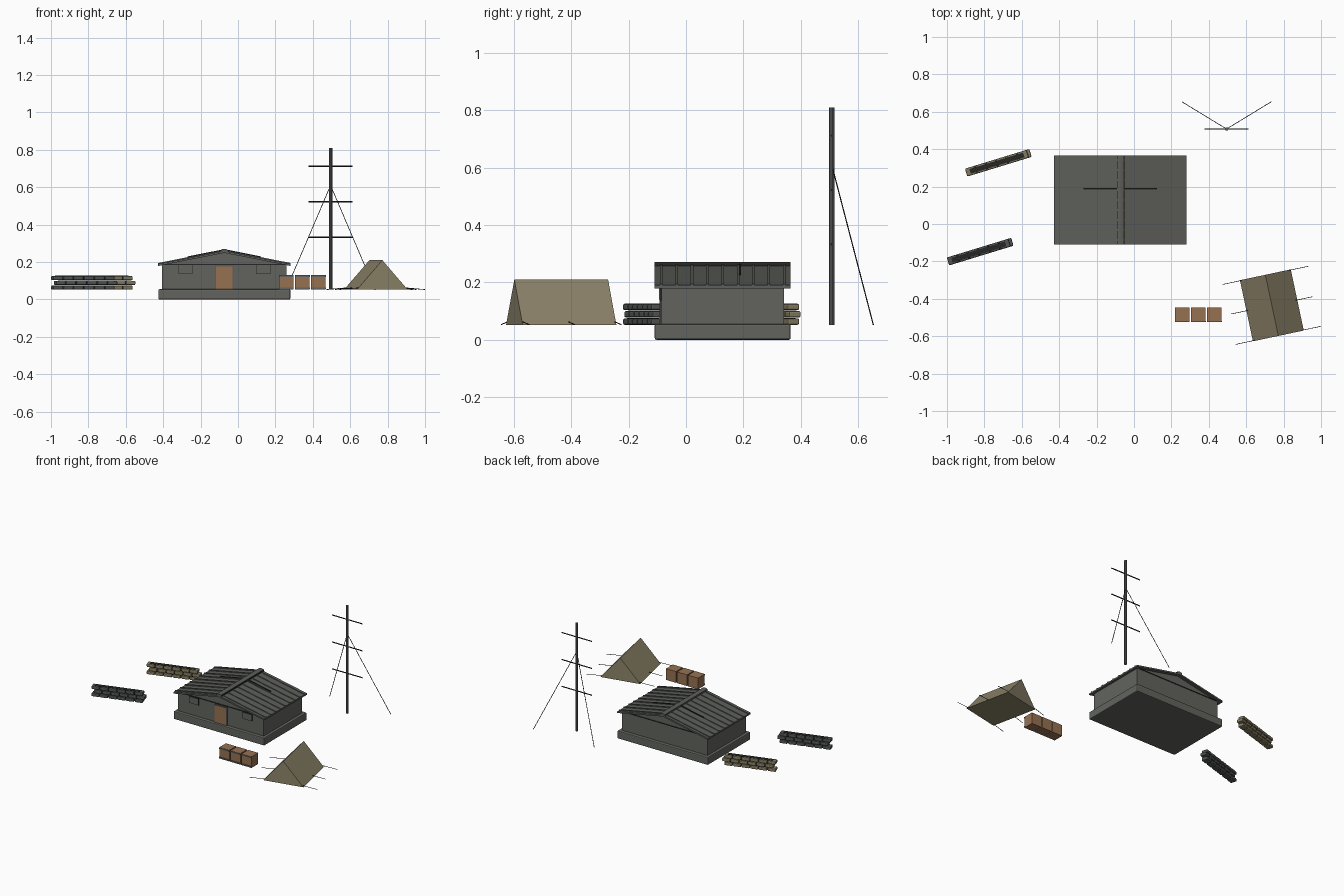
import bpy, bmesh, math
from mathutils import Matrix, Vector

if "Cube" in bpy.data.objects:
    bpy.data.objects.remove(bpy.data.objects["Cube"])


def material(name, rgb):
    lin = [((c / 255 + 0.055) / 1.055) ** 2.4 for c in rgb] + [1]
    m = bpy.data.materials.new(name)
    m.use_nodes = True
    m.diffuse_color = lin
    bsdf = m.node_tree.nodes["Principled BSDF"]
    bsdf.inputs["Base Color"].default_value = lin
    bsdf.inputs["Roughness"].default_value = 0.9
    return m


WALL = material("grey wall", (98, 100, 94))
ROOF = material("dark grey roof", (92, 94, 89))
WOOD = material("brown wood", (150, 113, 82))
CANVAS = material("tan canvas", (140, 131, 105))
SAND = material("tan sacking", (132, 123, 96))
SACK = material("dark grey sacking", (82, 84, 84))
STEEL = material("grey steel", (98, 101, 100))
BLACK = material("near black", (38, 38, 37))


def finish(name, bm, mat, place=Matrix(), bevel=0, segments=1):
    bmesh.ops.recalc_face_normals(bm, faces=bm.faces)
    mesh = bpy.data.meshes.new(name)
    bm.to_mesh(mesh)
    bm.free()
    mesh.materials.append(mat)
    ob = bpy.data.objects.new(name, mesh)
    ob.matrix_world = place
    bpy.context.collection.objects.link(ob)
    if bevel:
        mod = ob.modifiers.new("Bevel", 'BEVEL')
        mod.width, mod.segments = bevel, segments
    return ob


def box(name, lo, hi, mat, place=Matrix(), bevel=0, segments=1):
    lo, hi = Vector(lo), Vector(hi)
    bm = bmesh.new()
    bmesh.ops.create_cube(bm, size=1)
    for v in bm.verts:
        v.co = (lo + hi) / 2 + v.co * (hi - lo)
    return finish(name, bm, mat, place, bevel, segments)


def prism(name, profile, y0, y1, mat, place=Matrix()):
    """Extrude an x-z outline along y."""
    bm = bmesh.new()
    face = bm.faces.new([bm.verts.new((x, y0, z)) for x, z in profile])
    new = bmesh.ops.extrude_face_region(bm, geom=[face])["geom"]
    bmesh.ops.translate(bm, vec=(0, y1 - y0, 0),
                        verts=[g for g in new if isinstance(g, bmesh.types.BMVert)])
    return finish(name, bm, mat, place)


def rod(name, a, b, radius, mat, sides=6):
    a, b = Vector(a), Vector(b)
    bm = bmesh.new()
    bmesh.ops.create_cone(bm, cap_ends=True, segments=sides, radius1=radius,
                          radius2=radius, depth=(b - a).length)
    turn = (b - a).to_track_quat('Z', 'Y').to_matrix().to_4x4()
    return finish(name, bm, mat, Matrix.Translation((a + b) / 2) @ turn)


def placed(x, y, degrees):
    return Matrix.Translation((x, y, 0)) @ Matrix.Rotation(math.radians(degrees), 4, 'Z')


GROUND = 0.052

# Hut: foundation, gabled walls, trim, door and shutters
hut = placed(-0.073, 0.128, 0)
box("foundation", (-0.353, -0.237, 0), (0.353, 0.237, 0.055), WALL, hut, 0.006, 2)
prism("walls", [(-0.333, 0.05), (0.333, 0.05), (0.333, 0.185), (0, 0.25), (-0.333, 0.185)],
      -0.213, 0.213, WALL, hut)
for side in (-1, 1):
    box("gable_trim", (-0.335, side * 0.215 - 0.002, 0.185),
        (0.335, side * 0.215 + 0.002, 0.19), BLACK, hut)
box("door_frame", (-0.05, -0.218, 0.055), (0.05, -0.21, 0.184), ROOF, hut)
box("door", (-0.044, -0.221, 0.055), (0.044, -0.211, 0.177), WOOD, hut)
for x in (-0.208, 0.208):
    box("window_frame", (x - 0.038, -0.219, 0.137), (x + 0.038, -0.21, 0.185), BLACK, hut)
    box("window_shutter", (x - 0.035, -0.222, 0.14), (x + 0.035, -0.212, 0.183), WALL, hut)

# Roof: two slopes, battens running down them, ridge cap and a dark strip
EAVE, DROP = 0.354, 0.07


def chevron(name, half, low, high, y, width, mat):
    """A strip bent over the ridge, between two heights above the roof line."""
    fall = DROP * half / EAVE
    line = [(-half, -fall), (0, 0), (half, -fall)]
    outline = [(x, 0.26 + z + low) for x, z in line]
    outline += [(x, 0.26 + z + high) for x, z in reversed(line)]
    prism(name, outline, y - width / 2, y + width / 2, mat, hut)


chevron("roof", EAVE, -0.011, 0, 0, 0.474, ROOF)
for i in range(9):
    chevron("roof_batten", EAVE, -0.001, 0.005, -0.214 + i * 0.0535, 0.009, ROOF)
chevron("ridge_cap", 0.018, 0, 0.011, 0, 0.474, ROOF)
chevron("roof_strip", 0.197, 0.004, 0.009, 0.06, 0.008, BLACK)
box("ridge_line", (0.017, -0.237, 0.257), (0.021, 0.237, 0.265), BLACK, hut)

# Mast with crossbars and guy wires
MX, MY = 0.495, 0.508
rod("mast", (MX, MY, GROUND), (MX, MY, 0.81), 0.0095, STEEL, 10)
for z in (0.333, 0.522, 0.712):
    rod("mast_crossbar", (MX - 0.117, MY, z), (MX + 0.117, MY, z), 0.004, BLACK)
for side in (-1, 1):
    rod("mast_guy_wire", (MX, MY, 0.61), (MX + side * 0.238, 0.653, GROUND), 0.002, BLACK)

# Tent with three guy ropes on each side
tent = placed(0.737, -0.435, 12)
prism("tent", [(-0.139, GROUND), (0.139, GROUND), (0, 0.21)], -0.167, 0.167, CANVAS, tent)
for side in (-1, 1):
    for y in (-0.164, 0, 0.164):
        rod("tent_rope", tent @ Vector((side * 0.13, y, 0.062)),
            tent @ Vector((side * (0.234 if y else 0.222), y, GROUND + 0.001)), 0.0018, BLACK)

# Crates with dark bands along the front
for i in range(3):
    crate = placed(0.258 + i * 0.086, -0.484, 0)
    box("crate", (-0.039, -0.036, GROUND), (0.039, 0.037, 0.131), WOOD, crate)
    for z in (GROUND + 0.003, 0.121):
        box("crate_band", (-0.04, -0.041, z), (0.04, -0.034, z + 0.009), STEEL, crate)

# Sandbag walls: three staggered courses of six bags
for x, y, mat in ((-0.83, -0.15, SACK), (-0.733, 0.325, SAND)):
    for course in range(3):
        shift = 0.016 if course == 1 else 0
        z = GROUND + course * 0.0255
        for i in range(6):
            bag_x = (i - 2.5) * 0.058 + shift
            box("sandbag", (bag_x - 0.027, -0.022, z), (bag_x + 0.027, 0.022, z + 0.0225),
                mat, placed(x, y, 17), 0.006, 2)
        box("sandbag_core", (-0.15 + shift, -0.013, z + 0.004),
            (0.15 + shift, 0.013, z + 0.024), BLACK, placed(x, y, 17))
